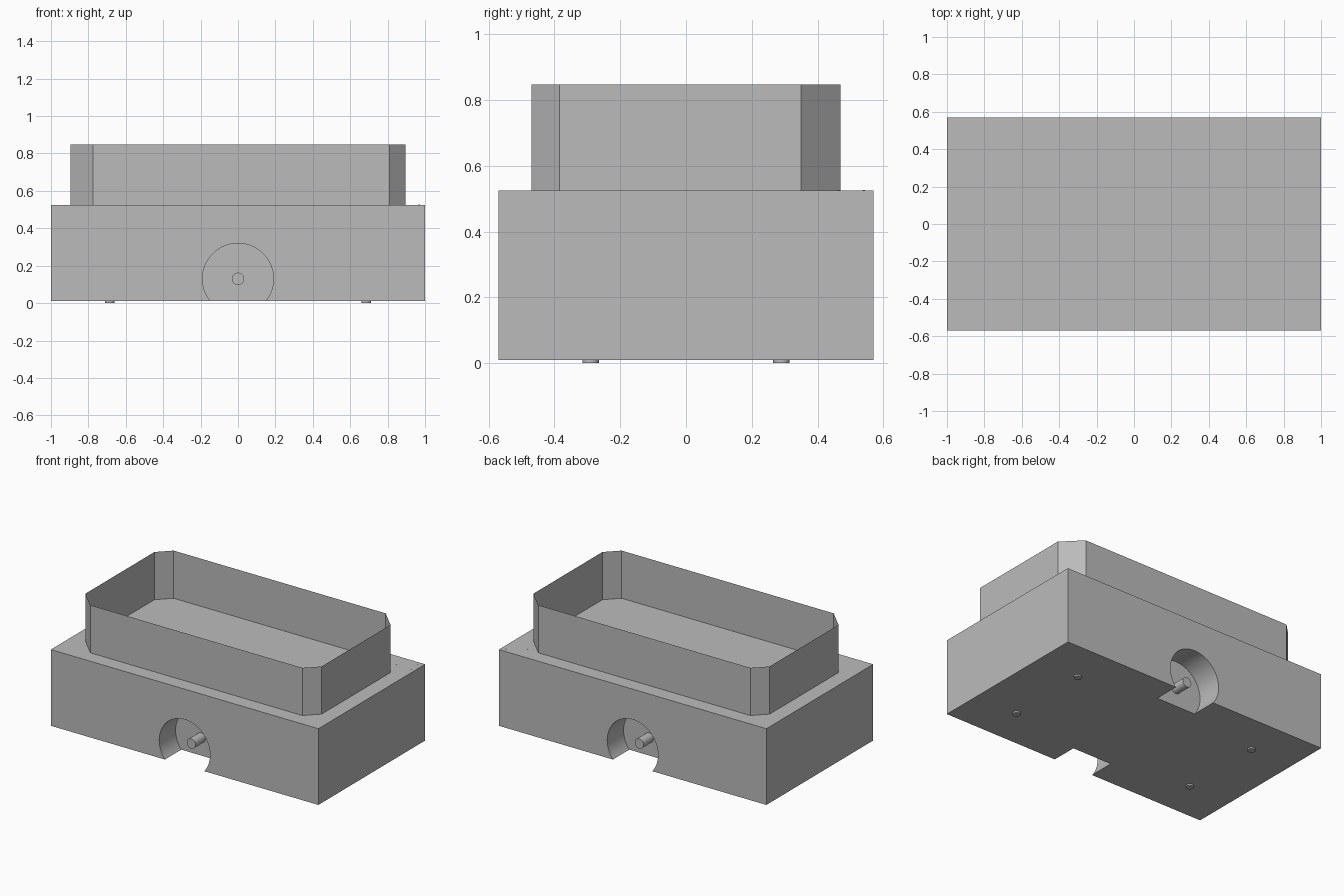
import bpy, bmesh
from math import pi, radians

cube = bpy.data.objects.get("Cube")
if cube:
    bpy.data.objects.remove(cube)

BASE_Z, TOP_Z, RIM_Z = 0.01, 0.525, 0.847
DEPTH = 0.57          # half depth of the body
RECESS = 0.175        # depth of the round recesses
AXLE_Z = 0.13

grey = bpy.data.materials.new("plain grey")
grey.use_nodes = True
colour = (0.5, 0.5, 0.5, 1)
grey.diffuse_color = colour
grey.node_tree.nodes["Principled BSDF"].inputs["Base Color"].default_value = colour


def cylinder(name, radius, length, location, along_y=False, sides=32):
    bpy.ops.mesh.primitive_cylinder_add(
        vertices=sides, radius=radius, depth=length, location=location,
        rotation=(pi / 2 if along_y else 0, 0, 0))
    ob = bpy.context.object
    ob.name = name
    ob.data.materials.append(grey)
    bpy.ops.object.shade_smooth_by_angle(angle=radians(30))
    return ob


# Main body block
bpy.ops.mesh.primitive_cube_add(size=1, location=(0, 0, (BASE_Z + TOP_Z) / 2))
body = bpy.context.object
body.name = "body"
body.scale = (2, 2 * DEPTH, TOP_Z - BASE_Z)
bpy.ops.object.transform_apply(location=True, rotation=False, scale=True)
body.data.materials.append(grey)

# Round recess and central shaft, front and back
for side, label in ((-1, "front"), (1, "back")):
    cutter = cylinder(label + "_recess_cutter", 0.19, 2 * RECESS,
                      (0, side * DEPTH, AXLE_Z), True, 72)
    cut = body.modifiers.new(label + "_recess", 'BOOLEAN')
    cut.operation = 'DIFFERENCE'
    cut.solver = 'EXACT'
    cut.object = cutter
    bpy.context.view_layer.objects.active = body
    bpy.ops.object.modifier_apply(modifier=cut.name)
    bpy.data.objects.remove(cutter)
    cylinder(label + "_shaft", 0.033, 0.11,
             (0, side * (DEPTH - RECESS + 0.05), AXLE_Z), True)

bpy.ops.object.select_all(action='DESELECT')
body.select_set(True)
bpy.context.view_layer.objects.active = body
bpy.ops.object.shade_smooth_by_angle(angle=radians(30))

# Open rim wall with clipped corners, two larger and two smaller
half = [(0.895, -0.385), (0.895, 0.35), (0.775, 0.47), (-0.81, 0.47)]
outline = half + [(-x, -y) for x, y in half]
bm = bmesh.new()
face = bm.faces.new([bm.verts.new((x, y, TOP_Z)) for x, y in outline])
bmesh.ops.inset_region(bm, faces=[face], thickness=0.013, use_boundary=True)
bmesh.ops.delete(bm, geom=[face], context='FACES_ONLY')
raised = bmesh.ops.extrude_face_region(bm, geom=bm.faces[:], use_keep_orig=True)
bmesh.ops.translate(bm, vec=(0, 0, RIM_Z - TOP_Z),
                    verts=[g for g in raised["geom"] if isinstance(g, bmesh.types.BMVert)])
bmesh.ops.recalc_face_normals(bm, faces=bm.faces[:])
mesh = bpy.data.meshes.new("rim_wall")
bm.to_mesh(mesh)
bm.free()
mesh.materials.append(grey)
bpy.context.collection.objects.link(bpy.data.objects.new("rim_wall", mesh))

# Small feet under the body
for x in (-0.685, 0.685):
    for y in (-0.29, 0.29):
        cylinder("foot", 0.025, 0.012, (x, y, 0.006))

# Tiny pin marks on one top corner
for x in (0.86, 0.97):
    for y in (0.465, 0.54):
        cylinder("pin_mark", 0.004, 0.002, (x, y, TOP_Z), sides=12)
